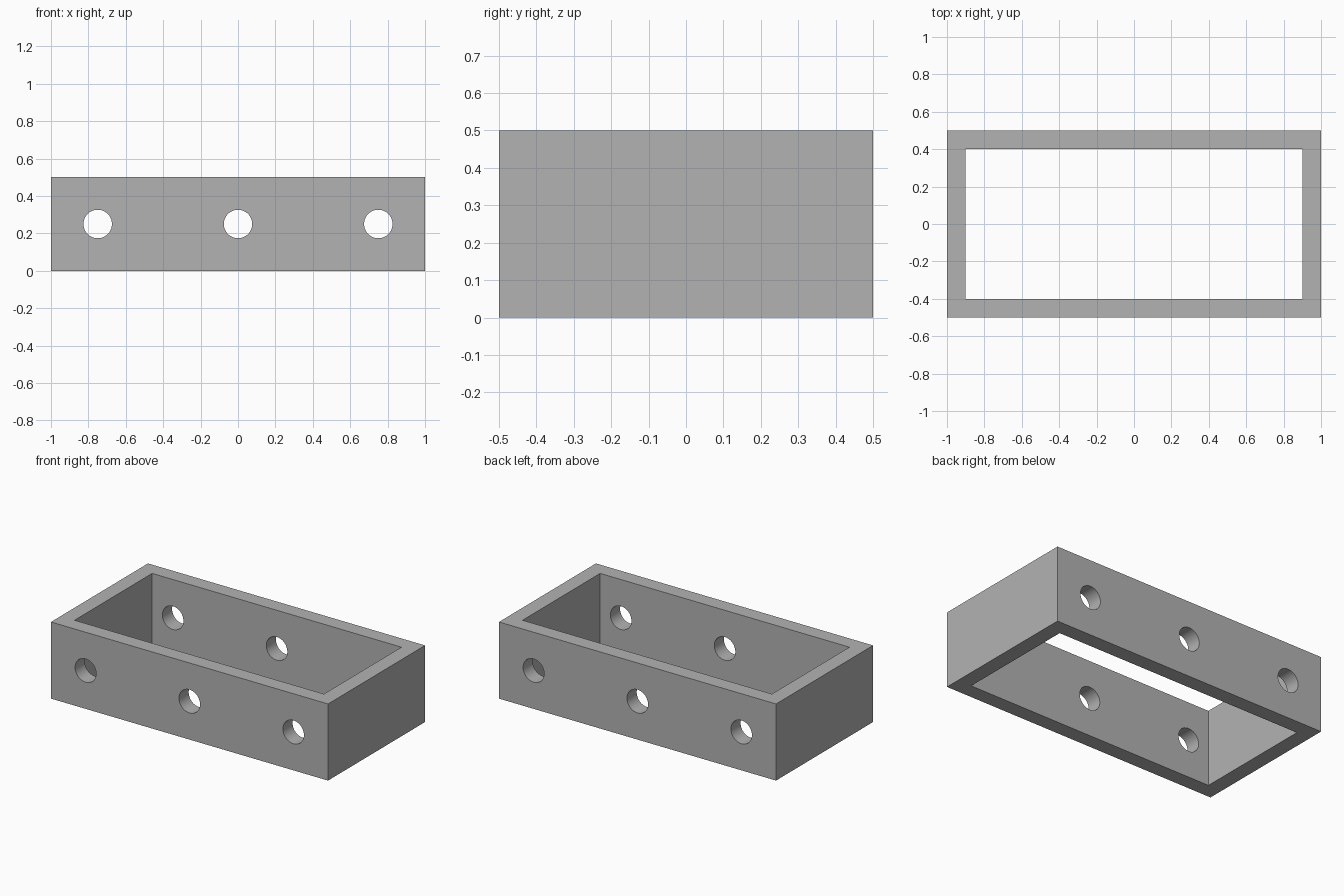
import bpy
import math

default_cube = bpy.data.objects.get("Cube")
if default_cube:
    bpy.data.objects.remove(default_cube, do_unlink=True)

LENGTH, DEPTH, HEIGHT, WALL = 2.0, 1.0, 0.5, 0.1
HOLE_RADIUS, HOLE_SPACING = 0.076, 0.75

grey = bpy.data.materials.new("Plain grey")
grey.use_nodes = True
colour = (0.45, 0.45, 0.45, 1)
grey.diffuse_color = colour
grey.node_tree.nodes["Principled BSDF"].inputs["Base Color"].default_value = colour


def box(name, size):
    bpy.ops.mesh.primitive_cube_add(size=1, location=(0, 0, HEIGHT / 2))
    obj = bpy.context.object
    obj.name = name
    obj.scale = size
    bpy.ops.object.transform_apply(location=False, rotation=False, scale=True)
    obj.data.materials.append(grey)
    return obj


def cut(target, cutter):
    cutter.hide_render = True
    mod = target.modifiers.new("Cut", 'BOOLEAN')
    mod.operation = 'DIFFERENCE'
    mod.solver = 'EXACT'
    mod.object = cutter
    bpy.context.view_layer.objects.active = target
    bpy.ops.object.modifier_apply(modifier=mod.name)
    bpy.data.objects.remove(cutter, do_unlink=True)


# Open rectangular frame
frame = box("frame", (LENGTH, DEPTH, HEIGHT))
cut(frame, box("opening_cutter", (LENGTH - 2 * WALL, DEPTH - 2 * WALL, HEIGHT * 2)))

# Three round holes through both long walls
for i in (-1, 0, 1):
    bpy.ops.mesh.primitive_cylinder_add(
        vertices=64, radius=HOLE_RADIUS, depth=DEPTH * 2,
        location=(i * HOLE_SPACING, 0, HEIGHT / 2), rotation=(math.pi / 2, 0, 0))
    drill = bpy.context.object
    drill.name = "hole_cutter"
    drill.data.materials.append(grey)
    cut(frame, drill)

# Smooth hole walls, crisp edges
bpy.ops.object.select_all(action='DESELECT')
frame.select_set(True)
bpy.context.view_layer.objects.active = frame
bpy.ops.object.shade_smooth_by_angle(angle=math.radians(30))
